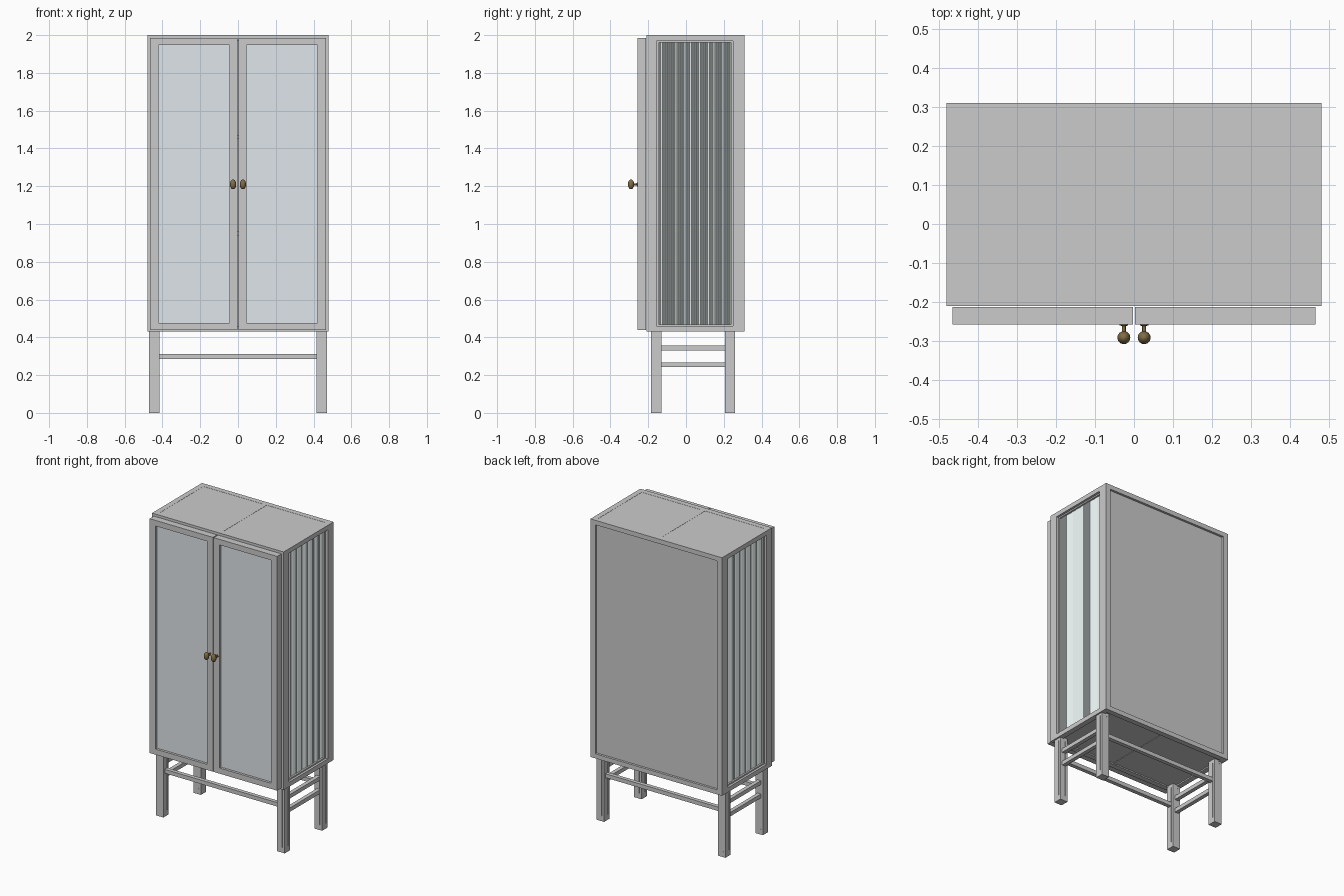
import bpy, bmesh, math

if "Cube" in bpy.data.objects:
    bpy.data.objects.remove(bpy.data.objects["Cube"])


def material(name, color):
    m = bpy.data.materials.new(name)
    m.diffuse_color = color
    m.use_nodes = True
    m.node_tree.nodes["Principled BSDF"].inputs["Base Color"].default_value = m.diffuse_color
    return m


GLASS = material("door_glass_grey", (0.74, 0.79, 0.82, 1))
REED = material("reeded_glass_green", (0.76, 0.83, 0.82, 1))
BRASS = material("aged_brass", (0.22, 0.15, 0.06, 1))


def finish(name, bm, mat=None):
    bmesh.ops.recalc_face_normals(bm, faces=bm.faces[:])
    me = bpy.data.meshes.new(name)
    bm.to_mesh(me)
    bm.free()
    ob = bpy.data.objects.new(name, me)
    bpy.context.collection.objects.link(ob)
    if mat:
        me.materials.append(mat)
    return ob


def add_box(bm, x, y, z):
    vs = bmesh.ops.create_cube(bm, size=1)["verts"]
    for v in vs:
        for i, r in enumerate((x, y, z)):
            v.co[i] = (r[0] + r[1]) / 2 + v.co[i] * (r[1] - r[0])


def box(name, x, y, z, mat=None):
    bm = bmesh.new()
    add_box(bm, x, y, z)
    return finish(name, bm, mat)


def add_prism(bm, pts, z0, z1):
    low = [bm.verts.new((x, y, z0)) for x, y in pts]
    face = bm.faces.new(low)
    new = bmesh.ops.extrude_face_region(bm, geom=[face])["geom"]
    for v in new:
        if isinstance(v, bmesh.types.BMVert):
            v.co.z = z1


def side(s, a, b):
    return tuple(sorted((s * a, s * b)))


def revolve(name, profile, center, mat, along_y=False, n=24):
    bm = bmesh.new()
    rings = []
    for r, h in profile:
        ring = []
        for i in range(n):
            a = 2 * math.pi * i / n
            c, d = r * math.cos(a), r * math.sin(a)
            co = (c, h, d) if along_y else (c, d, h)
            ring.append(bm.verts.new([p + q for p, q in zip(co, center)]))
        rings.append(ring)
    for p, q in zip(rings, rings[1:]):
        for i in range(n):
            bm.faces.new((p[i], p[(i + 1) % n], q[(i + 1) % n], q[i]))
    bm.faces.new(rings[0])
    bm.faces.new(rings[-1])
    ob = finish(name, bm, mat)
    bpy.context.view_layer.objects.active = ob
    ob.select_set(True)
    bpy.ops.object.shade_smooth_by_angle(angle=math.radians(40))
    ob.select_set(False)


# carcass: posts, rails, top, bottom, back and shelves
for s in (-1, 1):
    tag = "left" if s < 0 else "right"
    box(f"front_post_{tag}", side(s, 0.445, 0.48), (-0.21, -0.155), (0.46, 1.97))
    box(f"back_post_{tag}", side(s, 0.445, 0.48), (0.25, 0.31), (0.46, 1.97))
    # slim beads framing the side glass
    bm = bmesh.new()
    bx = side(s, 0.445, 0.465)
    add_box(bm, bx, (-0.155, -0.143), (0.46, 1.97))
    add_box(bm, bx, (0.238, 0.25), (0.46, 1.97))
    add_box(bm, bx, (-0.143, 0.238), (0.46, 0.469))
    add_box(bm, bx, (-0.143, 0.238), (1.961, 1.97))
    finish(f"side_bead_{tag}", bm)
    # reeded side pane: flat inside, wavy outside
    ribs, seg = 40, 6
    y0, y1 = -0.144, 0.239
    pts = [(s * 0.447, y1), (s * 0.447, y0)]
    for i in range(ribs * seg + 1):
        wave = 0.003 * abs(math.sin(math.pi * i / seg))
        pts.append((s * (0.452 + wave), y0 + (y1 - y0) * i / (ribs * seg)))
    bm = bmesh.new()
    add_prism(bm, pts, 0.465, 1.965)
    finish(f"side_glass_{tag}", bm, REED)

for tag, z, zp, zr in (("top", (1.97, 2.0), (1.985, 1.999), (1.97, 2.0)),
                       ("bottom", (0.43, 0.46), (0.438, 0.455), (0.435, 0.46))):
    bm = bmesh.new()
    add_box(bm, (-0.48, 0.48), (-0.21, -0.175), z)
    add_box(bm, (-0.48, 0.48), (0.275, 0.31), z)
    for s in (-1, 1):
        add_box(bm, side(s, 0.445, 0.48), (-0.175, 0.275), z)
    finish(f"{tag}_frame", bm)
    box(f"{tag}_panel", (-0.445, 0.445), (-0.175, 0.275), zp)
    box(f"{tag}_center_rail", (-0.017, 0.017), (-0.175, 0.275), zr)

box("back_panel", (-0.445, 0.445), (0.28, 0.295), (0.46, 1.97))
for i, z in enumerate((0.95, 1.46)):
    box(f"shelf_{i + 1}", (-0.445, 0.445), (-0.17, 0.28), (z - 0.01, z + 0.01))

# doors with framed panes and knobs
for s in (-1, 1):
    tag = "left" if s < 0 else "right"
    y = (-0.257, -0.213)
    bm = bmesh.new()
    add_box(bm, side(s, 0.003, 0.045), y, (0.44, 1.985))
    add_box(bm, side(s, 0.421, 0.465), y, (0.44, 1.985))
    add_box(bm, side(s, 0.045, 0.421), y, (0.44, 0.477))
    add_box(bm, side(s, 0.045, 0.421), y, (1.948, 1.985))
    finish(f"door_frame_{tag}", bm)
    box(f"door_glass_{tag}", side(s, 0.044, 0.422), (-0.241, -0.231),
        (0.476, 1.949), GLASS)
    c = (s * 0.026, -0.291, 1.21)
    egg = [(0.0165 * math.sin(t), -0.026 * math.cos(t))
           for t in [0.04 + (math.pi - 0.08) * i / 14 for i in range(15)]]
    revolve(f"knob_{tag}", egg, c, BRASS)
    stem = [(0.005, 0.008), (0.005, 0.03), (0.011, 0.031), (0.011, 0.035)]
    revolve(f"knob_stem_{tag}", stem, c, BRASS, along_y=True, n=16)

# legs with a shallow stopped groove on every face
h, g, d = 0.0275, 0.011, 0.003
edge = [(-h, -h), (g - 0.002, -h), (g - 0.002, -h + d), (g + 0.002, -h + d), (g + 0.002, -h)]
for sx in (-1, 1):
    for ly, fb in ((-0.157, "front"), (0.233, "back")):
        lx = sx * 0.4425
        pts = []
        for k in range(4):
            for x, y in edge:
                for _ in range(k):
                    x, y = -y, x
                pts.append((lx + x, ly + y))
        bm = bmesh.new()
        add_prism(bm, pts, 0.035, 0.415)
        for z in ((0, 0.035), (0.415, 0.437)):
            add_box(bm, (lx - h, lx + h), (ly - h, ly + h), z)
        finish(f"{fb}_leg_{'left' if sx < 0 else 'right'}", bm)

# stretchers between the legs
for ly, fb in ((-0.157, "front"), (0.233, "back")):
    box(f"{fb}_stretcher", (-0.416, 0.416), (ly - 0.013, ly + 0.013), (0.286, 0.312))
for s in (-1, 1):
    for i, z in enumerate((0.255, 0.343)):
        box(f"side_stretcher_{'left' if s < 0 else 'right'}_{i + 1}",
            side(s, 0.43, 0.456), (-0.131, 0.207), (z - 0.013, z + 0.013))
